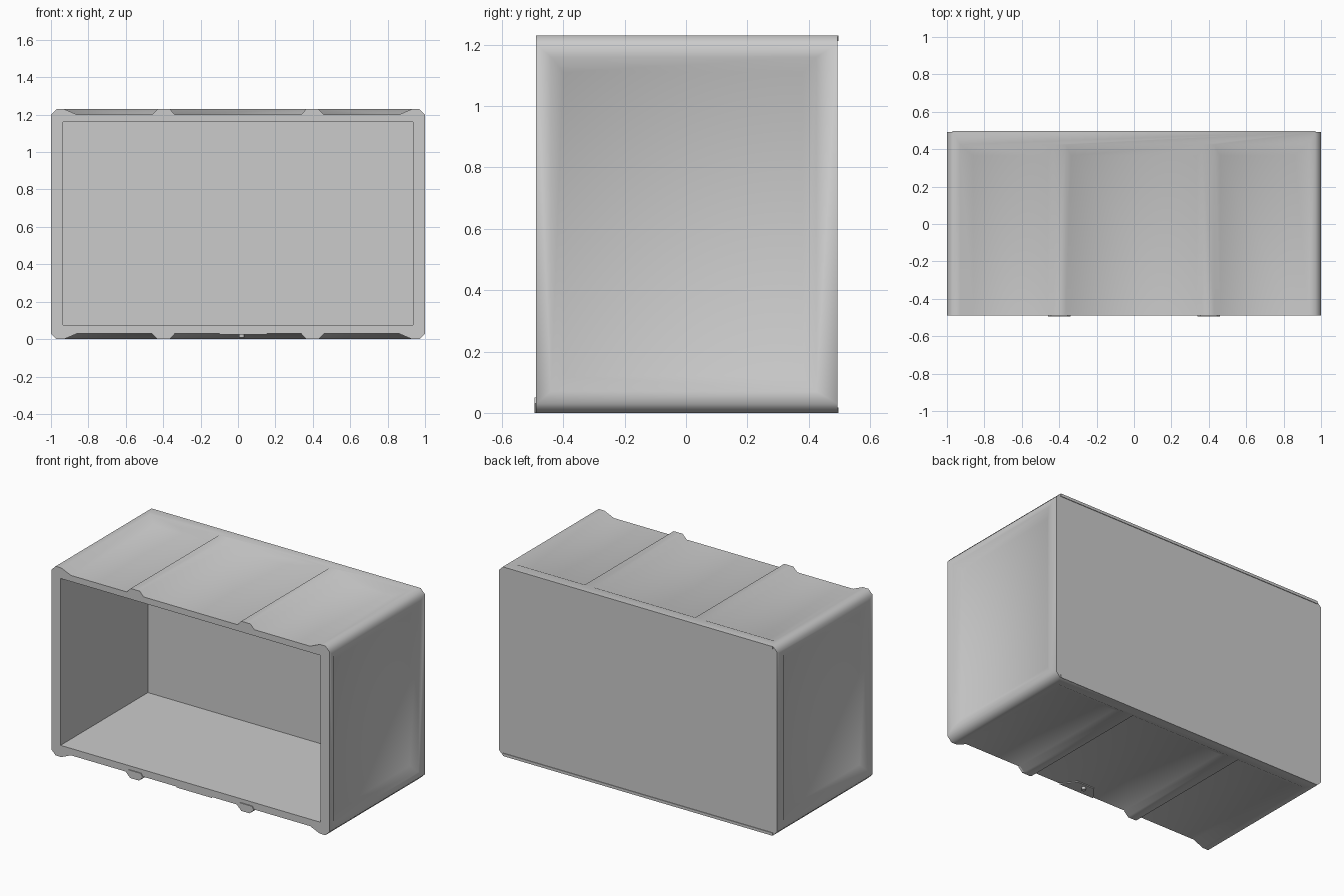
import bpy, bmesh, math

if "Cube" in bpy.data.objects:
    bpy.data.objects.remove(bpy.data.objects["Cube"])

H, YF, YB = 1.23, -0.488, 0.493      # height, front and back of the body
D = 0.03                             # recess depth


def loft(name, rings):
    """Closed solid through rings of equal point count."""
    bm = bmesh.new()
    vs = [[bm.verts.new(p) for p in r] for r in rings]
    n = len(rings[0])
    for a, b in zip(vs, vs[1:]):
        for i in range(n):
            j = (i + 1) % n
            bm.faces.new((a[i], a[j], b[j], b[i]))
    bm.faces.new(vs[0])
    bm.faces.new(vs[-1])
    bmesh.ops.recalc_face_normals(bm, faces=bm.faces)
    me = bpy.data.meshes.new(name)
    bm.to_mesh(me)
    bm.free()
    ob = bpy.data.objects.new(name, me)
    bpy.context.collection.objects.link(ob)
    return ob


def box(name, x0, x1, y0, y1, z0, z1):
    r = [(x0, y0), (x1, y0), (x1, y1), (x0, y1)]
    return loft(name, [[(x, y, z) for x, y in r] for z in (z0, z1)])


def rect(a0, a1, b0, b1):
    return [(a0, b0), (a1, b0), (a1, b1), (a0, b1)]


def cut(target, cutter):
    m = target.modifiers.new("cut", 'BOOLEAN')
    m.operation = 'DIFFERENCE'
    m.solver = 'EXACT'
    m.object = cutter
    bpy.context.view_layer.objects.active = target
    bpy.ops.object.modifier_apply(modifier=m.name)
    bpy.data.objects.remove(cutter)


# Body: chamfered profile run front to back
c = 0.03
prof = [(-1 + c, 0), (1 - c, 0), (1, c), (1, H - c),
        (1 - c, H), (-1 + c, H), (-1, H - c), (-1, c)]
body = loft("container_shell", [[(x, y, z) for x, z in prof] for y in (YF, YB)])

# Open compartment
cut(body, box("cavity", -0.935, 0.935, -0.7, 0.41, 0.075, 1.16))

# Three recessed panels on top and bottom, running out at the front
panels = [(-0.93, -0.86, -0.46, -0.43),
          (-0.365, -0.337, 0.337, 0.365),
          (0.43, 0.46, 0.86, 0.93)]
for x0, f0, f1, x1 in panels:
    rim, floor = rect(x0, x1, -0.7, 0.425), rect(f0, f1, -0.7, 0.365)
    for flip in (False, True):
        def z(v):
            return H - v if flip else v
        cut(body, loft("panel_cutter", [
            [(x, y, z(H + 0.05)) for x, y in rim],
            [(x, y, z(H)) for x, y in rim],
            [(x, y, z(H - D)) for x, y in floor]]))

# Recessed panel on each side
rim, floor = rect(-0.44, 0.425, 0.07, 1.16), rect(-0.4, 0.38, 0.12, 1.11)
for s in (-1, 1):
    cut(body, loft("side_cutter", [
        [(s * 1.05, y, z) for y, z in rim],
        [(s, y, z) for y, z in rim],
        [(s * (1 - D), y, z) for y, z in floor]]))

bpy.ops.object.select_all(action='DESELECT')
body.select_set(True)
bpy.context.view_layer.objects.active = body
bpy.ops.object.shade_smooth_by_angle(angle=math.radians(50))

# Thin lips along the top and bottom of the back
box("back_lip_lower", -0.97, 0.97, YB - 0.01, YB + 0.004, 0, 0.018)
box("back_lip_upper", -0.97, 0.97, YB - 0.01, YB + 0.004, H - 0.018, H)

# Small foot pads in front of the lower ribs
for x in (-0.4, 0.4):
    pad = [(x - 0.03, 0), (x + 0.03, 0), (x + 0.06, 0.03), (x + 0.045, 0.05),
           (x - 0.045, 0.05), (x - 0.06, 0.03)]
    loft("rib_foot", [[(px, y, pz) for px, pz in pad] for y in (-0.494, -0.48)])

# Latch plate and stud under the front edge
plate = [(-0.1, YF), (0.155, YF), (0.09, -0.4), (-0.035, -0.4)]
loft("latch_plate", [[(x, y, z) for x, y in plate] for z in (0.024, 0.04)])
stud = [(0.02 + 0.014 * math.cos(i * math.pi / 6),
         -0.43 + 0.014 * math.sin(i * math.pi / 6)) for i in range(12)]
loft("latch_stud", [[(x, y, z) for x, y in stud] for z in (0.008, 0.03)])
